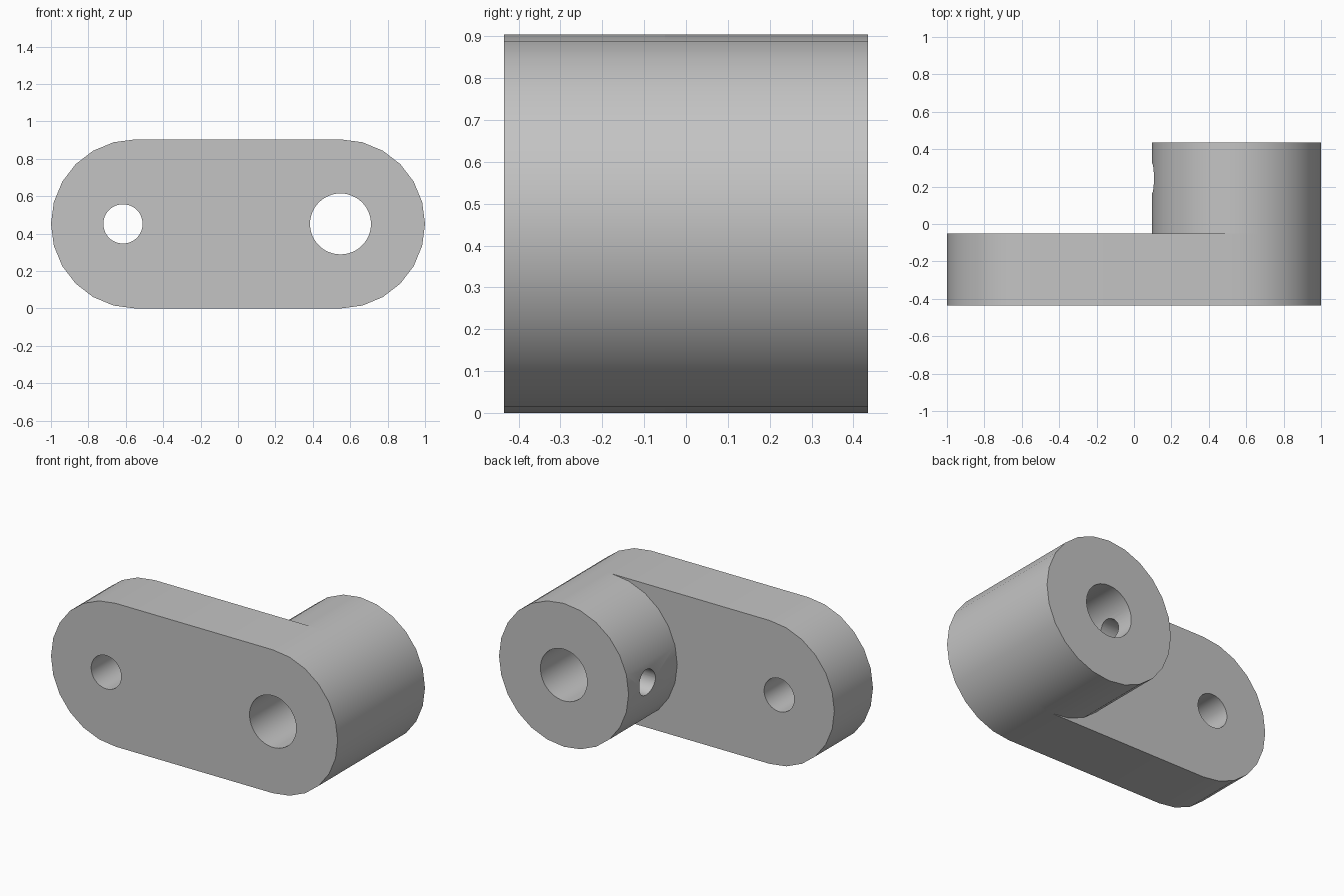
import bpy, bmesh
from math import sin, cos, pi, radians
from mathutils import Matrix, Vector

if "Cube" in bpy.data.objects:
    bpy.data.objects.remove(bpy.data.objects["Cube"], do_unlink=True)

R = 0.452                 # end radius, also the height of the axes
CX = 1 - R                # axis distance from centre
FRONT, STEP, BACK = -0.435, -0.05, 0.435
SEG = 24

grey = bpy.data.materials.new("plain grey")
grey.use_nodes = True
colour = (0.55, 0.55, 0.55, 1)
grey.diffuse_color = colour
grey.node_tree.nodes["Principled BSDF"].inputs["Base Color"].default_value = colour


def add_object(name, bm):
    bmesh.ops.recalc_face_normals(bm, faces=bm.faces)
    mesh = bpy.data.meshes.new(name)
    bm.to_mesh(mesh)
    bm.free()
    mesh.materials.append(grey)
    obj = bpy.data.objects.new(name, mesh)
    bpy.context.collection.objects.link(obj)
    return obj


def rim(bm, cx, steps):
    """Points of a rounded end, counted in steps round its axis."""
    return [bm.verts.new((cx + R * cos(2 * pi * i / SEG), FRONT,
                          R + R * sin(2 * pi * i / SEG))) for i in steps]


def extrude(bm, faces, depth):
    new = bmesh.ops.extrude_face_region(bm, geom=faces)["geom"]
    bmesh.ops.translate(bm, vec=(0, depth, 0),
                        verts=[g for g in new if isinstance(g, bmesh.types.BMVert)])
    return [g for g in new if isinstance(g, bmesh.types.BMFace)]


# Lever: a rounded plate whose one end continues back as a round boss
bm = bmesh.new()
circle = rim(bm, CX, range(SEG))
q = SEG // 4
left_end = rim(bm, -CX, range(q, 3 * q + 1))
boss_face = bm.faces.new(circle)
arm_face = bm.faces.new(left_end + circle[q:3 * q + 1][::-1])
caps = extrude(bm, [boss_face, arm_face], STEP - FRONT)
boss_cap = max(caps, key=lambda f: f.calc_center_median().x)
extrude(bm, [boss_cap], BACK - STEP)
bm.edges.ensure_lookup_table()
seam = [e for e in bm.edges if len(e.link_faces) == 2
        and all(abs(v.co.y - FRONT) < 1e-4 for v in e.verts)
        and all(abs(v.co.y - FRONT) < 1e-4 for f in e.link_faces for v in f.verts)]
bmesh.ops.dissolve_edges(bm, edges=seam, use_verts=False)
lever = add_object("lever_with_boss", bm)


# Drilled holes: pivot hole, boss bore and the radial pin hole into the bore
def drill(name, centre, radius, length, axis):
    bm = bmesh.new()
    turn = Matrix.Rotation(pi / 2, 4, axis)
    bmesh.ops.create_cone(bm, cap_ends=True, segments=48, radius1=radius,
                          radius2=radius, depth=length,
                          matrix=Matrix.Translation(Vector(centre)) @ turn)
    cutter = add_object(name, bm)
    mod = lever.modifiers.new(name, "BOOLEAN")
    mod.operation, mod.solver, mod.object = "DIFFERENCE", "EXACT", cutter
    bpy.ops.object.modifier_apply(modifier=mod.name)
    bpy.data.objects.remove(cutter, do_unlink=True)


bpy.ops.object.select_all(action="DESELECT")
bpy.context.view_layer.objects.active = lever
lever.select_set(True)
drill("pivot_hole", (-0.615, 0, R), 0.105, 2, "X")
drill("boss_bore", (CX, 0, R), 0.163, 2, "X")
drill("pin_hole", (CX - 0.3, 0.245, R), 0.08, 0.6, "Y")

bpy.ops.object.shade_smooth_by_angle(angle=radians(30))
